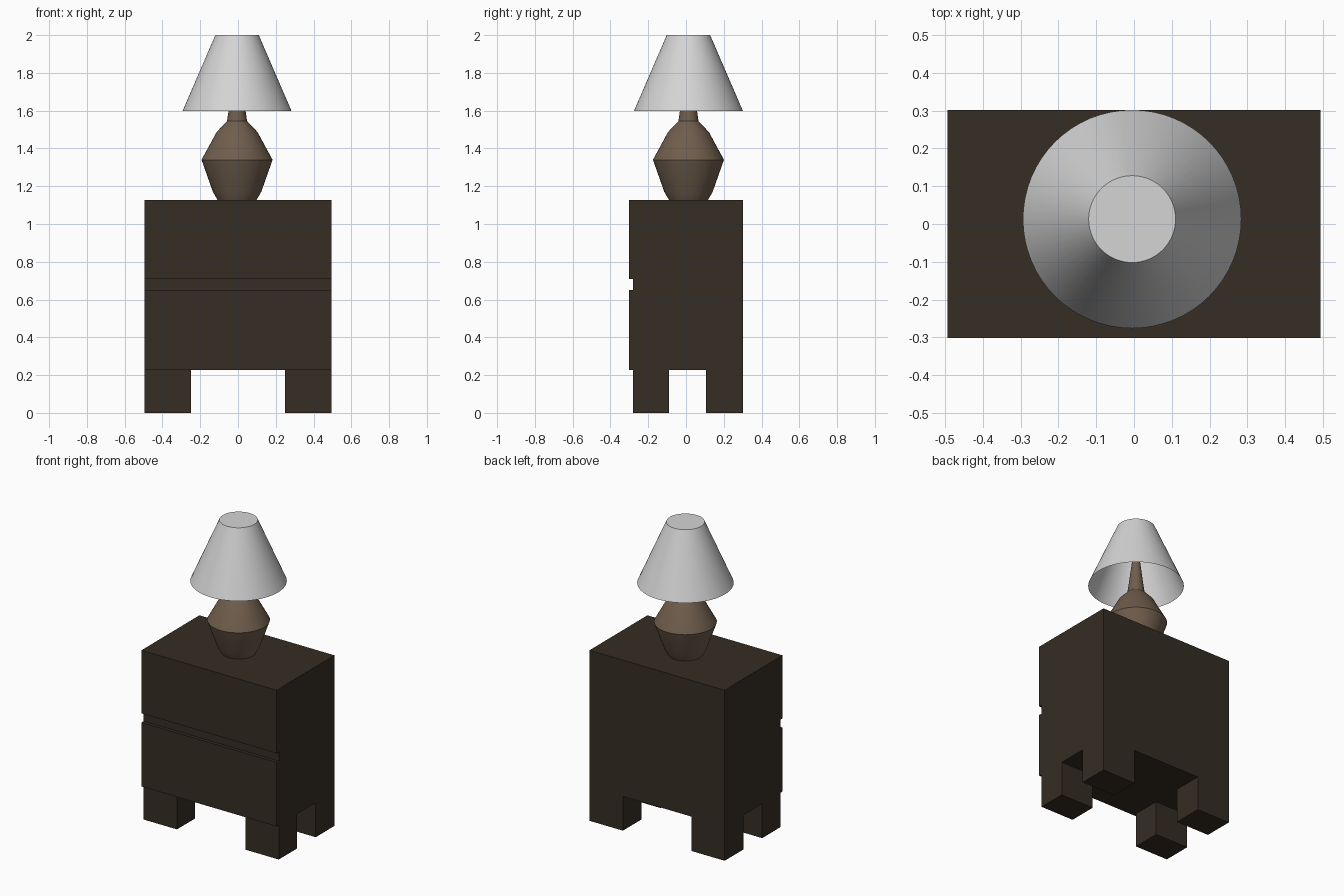
import bpy, bmesh, math

if "Cube" in bpy.data.objects:
    bpy.data.objects.remove(bpy.data.objects["Cube"])


def material(name, rgb):
    m = bpy.data.materials.new(name)
    m.diffuse_color = (*rgb, 1)
    m.use_nodes = True
    m.node_tree.nodes["Principled BSDF"].inputs["Base Color"].default_value = m.diffuse_color
    return m


DARK_WOOD = material("dark wood", (0.036, 0.026, 0.017))
BROWN_CERAMIC = material("brown ceramic", (0.16, 0.11, 0.072))
SHADE_FABRIC = material("pale grey fabric", (0.66, 0.66, 0.66))


def finish(name, bm, mat):
    bmesh.ops.recalc_face_normals(bm, faces=bm.faces)
    mesh = bpy.data.meshes.new(name)
    bm.to_mesh(mesh)
    bm.free()
    mesh.materials.append(mat)
    obj = bpy.data.objects.new(name, mesh)
    bpy.context.collection.objects.link(obj)
    return obj


def extruded(name, profile, x0, x1, mat):
    """Extrude a closed (y, z) outline along x."""
    bm = bmesh.new()
    face = bm.faces.new([bm.verts.new((x0, y, z)) for y, z in profile])
    out = bmesh.ops.extrude_face_region(bm, geom=[face])
    moved = [g for g in out["geom"] if isinstance(g, bmesh.types.BMVert)]
    bmesh.ops.translate(bm, verts=moved, vec=(x1 - x0, 0, 0))
    return finish(name, bm, mat)


def turned(name, profile, centre, mat, segments=64, cap_bottom=False):
    """Spin an (r, z) profile around a vertical axis, with a flat top."""
    bm = bmesh.new()
    rings = [[bm.verts.new((centre[0] + r * math.cos(math.tau * i / segments),
                            centre[1] + r * math.sin(math.tau * i / segments), z))
              for i in range(segments)] for r, z in profile]
    for low, high in zip(rings, rings[1:]):
        for i in range(segments):
            j = (i + 1) % segments
            bm.faces.new((low[i], low[j], high[j], high[i]))
    bm.faces.new(rings[-1])
    if cap_bottom:
        bm.faces.new(rings[0][::-1])
    obj = finish(name, bm, mat)
    bpy.ops.object.select_all(action='DESELECT')
    obj.select_set(True)
    bpy.context.view_layer.objects.active = obj
    bpy.ops.object.shade_smooth_by_angle(angle=math.radians(30))
    return obj


# Cabinet: two drawer fronts stand proud of the case, split by a groove
W, FRONT, CASE, BACK = 0.494, -0.302, -0.28, 0.302
UNDER, TOP = 0.227, 1.127
extruded("cabinet_body",
         [(BACK, UNDER), (BACK, TOP), (FRONT, TOP), (FRONT, 0.71), (CASE, 0.71),
          (CASE, 0.65), (FRONT, 0.65), (FRONT, UNDER)], -W, W, DARK_WOOD)

# Four block legs
for side, x0, x1 in (("left", -W, -0.25), ("right", 0.25, W)):
    for end, y0, y1 in (("front", CASE, -0.09), ("back", 0.106, BACK)):
        extruded(f"{end}_{side}_leg",
                 [(y0, 0), (y1, 0), (y1, UNDER), (y0, UNDER)], x0, x1, DARK_WOOD)

# Table lamp: turned base with a tapering stem, and an open-bottomed shade
LAMP = (-0.005, 0.013)
turned("lamp_base",
       [(0.103, TOP), (0.128, 1.17), (0.188, 1.34), (0.108, 1.487),
        (0.053, 1.545), (0.045, 1.60), (0.025, 1.76), (0.02, 1.99)],
       LAMP, BROWN_CERAMIC, cap_bottom=True)
turned("lamp_shade", [(0.289, 1.597), (0.115, 2.0)], LAMP, SHADE_FABRIC)
